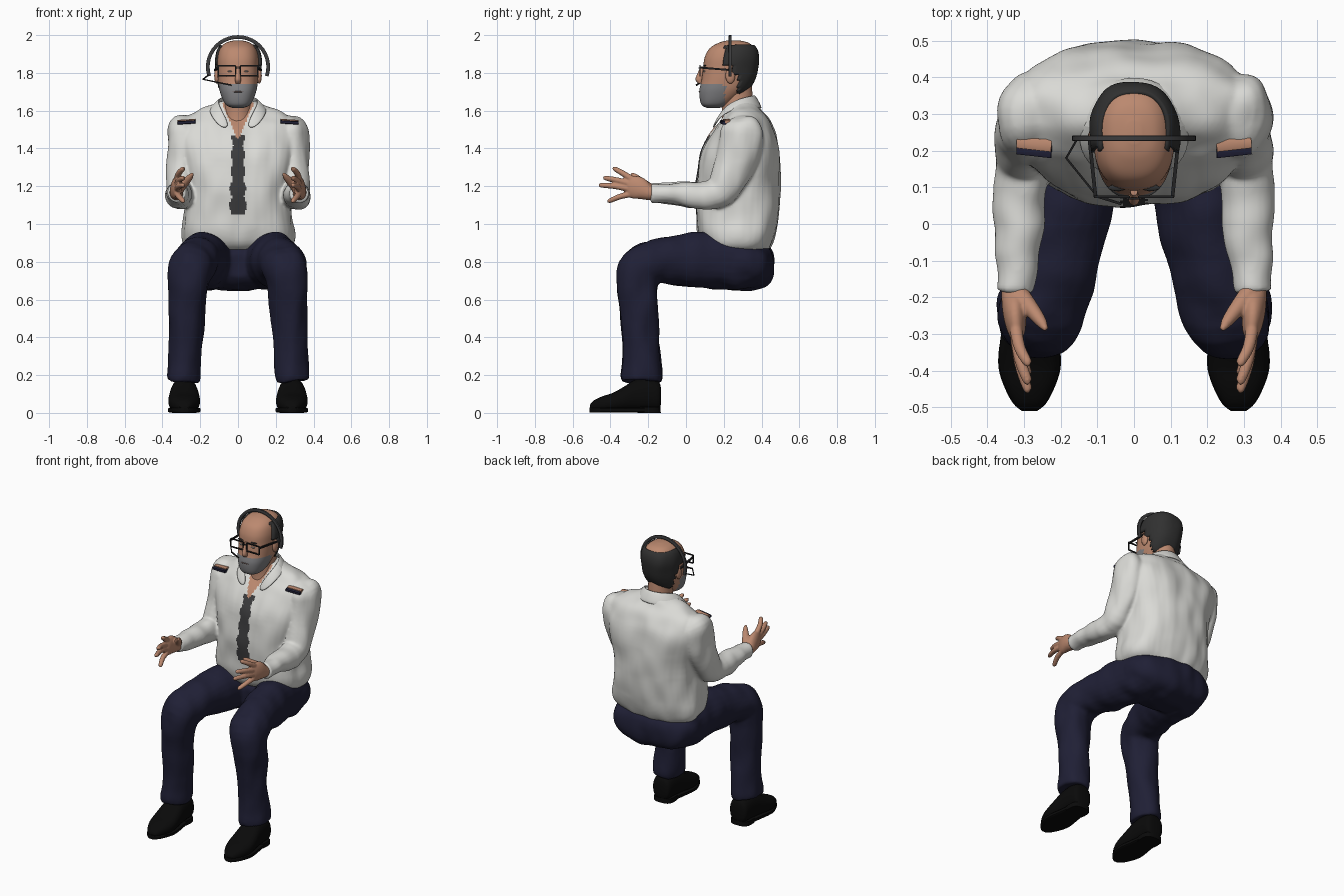
import bpy, bmesh, math
from mathutils import Vector, noise

if "Cube" in bpy.data.objects:
    bpy.data.objects.remove(bpy.data.objects["Cube"])

COLOURS = {
    "white_cotton": (0.70, 0.70, 0.67), "skin": (0.50, 0.25, 0.16), "navy_cloth": (0.014, 0.014, 0.036),
    "black_leather": (0.003, 0.003, 0.003), "dark_hair": (0.03, 0.03, 0.03), "grey_stubble": (0.22, 0.22, 0.23),
    "tie_grey": (0.045, 0.045, 0.047), "black_plastic": (0.015, 0.015, 0.016), "lip": (0.16, 0.11, 0.10),
    "eye_white": (0.35, 0.30, 0.27)}
MATS = {}
for key, rgb in COLOURS.items():
    MATS[key] = bpy.data.materials.new(key)
    MATS[key].diffuse_color = (*rgb, 1)


def loft(bm, sections, ref=(1, 0, 0), axis=None, n=2.0, sides=24, steps=4):
    """Skin superellipse rings (x, y, z, ru, rv) along a smooth path."""
    P = [Vector(s) for s in sections]
    rows = []
    for i in range(len(P) - 1):
        a, b, c, d = P[max(i - 1, 0)], P[i], P[i + 1], P[min(i + 2, len(P) - 1)]
        for k in range(steps):
            t = k / steps
            rows.append(0.5 * (2 * b + (c - a) * t + (2 * a - 5 * b + 4 * c - d) * t * t
                               + (3 * b - a - 3 * c + d) * t ** 3))
    rows.append(P[-1])
    rings = []
    for i, r in enumerate(rows):
        lo, hi = rows[max(i - 1, 0)], rows[min(i + 1, len(rows) - 1)]
        t = Vector(axis) if axis else (Vector(hi[:3]) - Vector(lo[:3])).normalized()
        u = Vector(ref)
        u = (u - u.dot(t) * t).normalized()
        v = t.cross(u)
        ring = []
        for k in range(sides):
            a = 2 * math.pi * (k + 0.5) / sides
            c, s = math.cos(a), math.sin(a)
            ring.append(bm.verts.new(Vector(r[:3])
                        + u * math.copysign(abs(c) ** (2 / n), c) * max(r[3], 0.001)
                        + v * math.copysign(abs(s) ** (2 / n), s) * max(r[4], 0.001)))
        rings.append(ring)
    for a, b in zip(rings, rings[1:]):
        for k in range(sides):
            j = (k + 1) % sides
            bm.faces.new((a[k], a[j], b[j], b[k]))
    bm.faces.new(rings[0][::-1])
    bm.faces.new(rings[-1])


def ball(bm, centre, radii):
    made = bmesh.ops.create_uvsphere(bm, u_segments=16, v_segments=10, radius=1)["verts"]
    for v in made:
        v.co = Vector([c + r * p for c, r, p in zip(centre, radii, v.co)])


def bar(bm, a, b, r=0.004, ref=(0, 0, 1)):
    loft(bm, [(*a, r, r), (*b, r, r)], ref=ref, sides=4, steps=1)


def finish(bm, name, mats, voxel=0, folds=0, rule=None, angle=50):
    """Make the object; optionally fuse its parts, add cloth folds and colour by rule."""
    bmesh.ops.recalc_face_normals(bm, faces=bm.faces[:])
    me = bpy.data.meshes.new(name)
    bm.to_mesh(me)
    bm.free()
    ob = bpy.data.objects.new(name, me)
    bpy.context.collection.objects.link(ob)
    bpy.ops.object.select_all(action="DESELECT")
    bpy.context.view_layer.objects.active = ob
    ob.select_set(True)
    if voxel:
        m = ob.modifiers.new("fuse", "REMESH")
        m.mode, m.voxel_size = "VOXEL", voxel
        s = ob.modifiers.new("soften", "SMOOTH")
        s.factor, s.iterations = 0.5, 5
        bpy.ops.object.modifier_apply(modifier="fuse")
        bpy.ops.object.modifier_apply(modifier="soften")
    me = ob.data
    me.materials.clear()
    for m in mats:
        me.materials.append(MATS[m])
    if folds:
        moves = [v.normal * folds * noise.noise(Vector((v.co.x * 11, v.co.y * 11, v.co.z * 6))) for v in me.vertices]
        for v, d in zip(me.vertices, moves):
            v.co += d
    for p in me.polygons:
        p.material_index = rule(p.center) if rule else 0
    bpy.ops.object.shade_smooth_by_angle(angle=math.radians(angle))
    return ob


# Shirt: torso and bent sleeves fused; tie and open neck coloured on its front
bm = bmesh.new()
torso = [(.84, .20, .42, .20), (.88, .10, .45, .28), (.95, .06, .475, .30), (1.05, .05, .49, .285),
         (1.2, .05, .50, .28), (1.35, .07, .50, .31), (1.45, .115, .485, .335), (1.52, .16, .455, .325),
         (1.565, .20, .43, .285), (1.60, .22, .40, .215), (1.63, .23, .38, .14), (1.65, .23, .36, .09)]
loft(bm, [(0, (f + b) / 2, z, rx, (b - f) / 2) for z, f, b, rx in torso], axis=(0, 0, 1), n=2.5, sides=40)
for s in (-1, 1):
    loft(bm, [(s * .24, .30, 1.55, .04, .05), (s * .28, .30, 1.505, .085, .11), (s * .294, .29, 1.43, .082, .117),
              (s * .30, .25, 1.29, .077, .105), (s * .305, .18, 1.17, .074, .085), (s * .31, .08, 1.15, .073, .075),
              (s * .315, -.04, 1.16, .066, .064), (s * .322, -.14, 1.163, .054, .052),
              (s * .325, -.185, 1.163, .052, .05)])


def shirt_colour(c):
    if c.y < .25 and 1.45 < c.z and abs(c.x) < (c.z - 1.44) * .42:
        return 2
    width = .03 + .012 * (1.46 - c.z) / .4 + .006 * math.sin(c.z * 70)
    return 1 if c.y < .2 and 1.05 < c.z < 1.47 and abs(c.x) < width else 0


finish(bm, "shirt", ["white_cotton", "tie_grey", "skin"], .0085, .012, shirt_colour)

# Collar: folded strip around the neck with two front points
bm = bmesh.new()
upper = [(.035, .15, 1.51), (.085, .185, 1.605), (.11, .26, 1.66), (.075, .34, 1.68), (0, .37, 1.685)]
lower = [(.085, .135, 1.50), (.145, .175, 1.565), (.16, .27, 1.62), (.10, .38, 1.61), (0, .41, 1.61)]
for s in (-1, 1):
    top = [bm.verts.new((s * x, y, z)) for x, y, z in upper]
    low = [bm.verts.new((s * x, y, z)) for x, y, z in lower]
    for i in range(4):
        bm.faces.new((top[i], top[i + 1], low[i + 1], low[i]))
bmesh.ops.remove_doubles(bm, verts=bm.verts[:], dist=.001)
ob = finish(bm, "collar", ["white_cotton"])
m = ob.modifiers.new("thickness", "SOLIDIFY")
m.thickness, m.offset = .014, 0
m = ob.modifiers.new("round", "SUBSURF")
m.levels = m.render_levels = 2

# Epaulette tabs on the shoulders
for mat, y, z in (("navy_cloth", .197, 1.538), ("skin", .214, 1.545)):
    bm = bmesh.new()
    for s in (-1, 1):
        loft(bm, [(s * .225, y, z + .003, .018, .009), (s * .32, y + .007, z - .003, .014, .009)],
             ref=(0, 1, 0), n=6, sides=8, steps=1)
    finish(bm, "epaulette_" + mat, [mat])

# Trousers: seat and bent legs fused
bm = bmesh.new()
loft(bm, [(0, .11, .78, .06, .06), (0, .15, .785, .19, .11), (0, .22, .795, .285, .14), (0, .32, .79, .295, .14),
          (0, .41, .785, .25, .118), (0, .45, .785, .16, .08), (0, .462, .785, .05, .03)],
     axis=(0, 1, 0), n=2.3, sides=36)
for s in (-1, 1):
    loft(bm, [(s * .13, .40, .78, .08, .08), (s * .145, .32, .785, .14, .135), (s * .165, .18, .805, .135, .15),
              (s * .195, 0, .81, .125, .14), (s * .23, -.15, .80, .122, .115), (s * .248, -.235, .765, .12, .12),
              (s * .262, -.258, .68, .108, .11), (s * .27, -.25, .57, .10, .10), (s * .275, -.24, .40, .088, .097),
              (s * .283, -.235, .27, .092, .10), (s * .287, -.235, .20, .092, .108), (s * .29, -.235, .165, .086, .105)])
finish(bm, "trousers", ["navy_cloth"], .0095, .012)

# Shoes: rounded upper on a flat sole with a heel
bm = bmesh.new()
for s in (-1, 1):
    x = s * .285
    loft(bm, [(x, -.132, .09, .035, .04), (x, -.145, .09, .06, .075), (x, -.20, .098, .068, .085),
              (x, -.27, .092, .074, .082), (x, -.33, .073, .082, .065), (x, -.39, .055, .083, .05),
              (x, -.44, .047, .070, .042), (x, -.485, .038, .046, .030), (x, -.508, .03, .025, .014)],
         axis=(0, -1, 0), n=2.4)
    rim = [(-.18, .060), (-.28, .074), (-.35, .085), (-.40, .084), (-.45, .067), (-.49, .045), (-.511, .02)]
    loft(bm, [(x, y, .015, r, .014) for y, r in rim], axis=(0, -1, 0), n=6, sides=16)
    loft(bm, [(x, -.195, 0, .066, .062), (x, -.195, .03, .066, .06)], axis=(0, 0, 1), n=3, steps=1)
finish(bm, "shoes", ["black_leather"], angle=40)

# Hands: palm, four spread fingers and thumb
bm = bmesh.new()
for s in (-1, 1):
    loft(bm, [(s * .325, -.16, 1.163, .035, .036), (s * .326, -.20, 1.168, .036, .042), (s * .325, -.25, 1.19, .032, .060),
              (s * .320, -.295, 1.197, .024, .057), (s * .317, -.312, 1.197, .014, .045)])
    for root, tip in (((-.29, 1.240), (-.385, 1.292)), ((-.30, 1.214), (-.434, 1.243)),
                      ((-.30, 1.187), (-.456, 1.205)), ((-.285, 1.160), (-.412, 1.123))):
        my, mz = (root[0] + tip[0]) / 2, (root[1] + tip[1]) / 2
        loft(bm, [(s * .322, *root, .018, .018), (s * .312, my, mz + .004, .0165, .0155),
                  (s * .291, tip[0] + .008, tip[1], .0135, .013), (s * .285, *tip, .006, .006)], sides=10)
    loft(bm, [(s * .315, -.19, 1.185, .028, .03), (s * .278, -.235, 1.222, .022, .022),
              (s * .253, -.268, 1.25, .016, .016), (s * .240, -.289, 1.268, .007, .007)], sides=12)
finish(bm, "hands", ["skin"], .005)

# Head: skin with stubble on the jaw, plus neck, ears and nose
HEAD = [(1.615, .11, .18, .03), (1.635, .08, .23, .068), (1.70, .070, .31, .096), (1.76, .082, .35, .106),
        (1.82, .09, .37, .109), (1.88, .098, .378, .109), (1.93, .125, .365, .095), (1.96, .175, .33, .064),
        (1.972, .22, .28, .02)]


def head_loft(bm, grow=0):
    loft(bm, [(0, (f + b) / 2, z, rx + grow, (b - f) / 2 + grow) for z, f, b, rx in HEAD],
         axis=(0, 0, 1), n=2.4, sides=48, steps=6)


bm = bmesh.new()
head_loft(bm)
finish(bm, "head", ["skin", "grey_stubble"], rule=lambda c: 1 if c.z < 1.742 and c.y < .205 else 0, angle=80)
bm = bmesh.new()
loft(bm, [(0, .27, 1.48, .09, .09), (0, .275, 1.58, .08, .085), (0, .27, 1.66, .073, .085), (0, .26, 1.76, .072, .085)])
finish(bm, "neck", ["skin"])
bm = bmesh.new()
loft(bm, [(0, .088, 1.835, .010, .010), (0, .078, 1.80, .012, .016), (0, .070, 1.765, .016, .020),
          (0, .076, 1.745, .013, .012)], axis=(0, 0, 1), sides=14)
for s in (-1, 1):
    ball(bm, (s * .112, .235, 1.785), (.014, .026, .042))
finish(bm, "nose_and_ears", ["skin"])

# Hair: shell round the sides and back, leaving the crown bald
bm = bmesh.new()
head_loft(bm, .011)


def is_hair(c):
    return c.z < 1.945 and ((c.y > .28 and c.z > 1.685) or (c.y > .25 and c.z > 1.79) or (c.y > .205 and c.z > 1.845))


bmesh.ops.delete(bm, geom=[f for f in bm.faces if not is_hair(f.calc_center_median())], context="FACES")
ob = finish(bm, "hair", ["dark_hair"], folds=.008, angle=60)
m = ob.modifiers.new("thickness", "SOLIDIFY")
m.thickness, m.offset = .018, -1

# Eyes, brows and mouth
for name, mat, parts in (
        ("eyes", "eye_white", [((s * .042, .099, 1.808), (.013, .010, .005)) for s in (-1, 1)]),
        ("brows", "dark_hair", [((s * .045, .099, 1.838), (.026, .009, .004)) for s in (-1, 1)]),
        ("mouth", "lip", [((0, .074, 1.700), (.030, .007, .004))])):
    bm = bmesh.new()
    for c, r in parts:
        ball(bm, c, r)
    finish(bm, name, [mat])

# Glasses: two square rims, bridge and temples
bm = bmesh.new()
for s in (-1, 1):
    y, lo, hi, a, b = .074, 1.785, 1.838, s * .014, s * .105
    for p, q in (((a, y, lo), (b, y, lo)), ((a, y, hi), (b, y, hi))):
        bar(bm, p, q, r=.005)
    bar(bm, (a, y, lo), (a, y, hi), ref=(1, 0, 0))
    bar(bm, (b, y, lo), (b, y, hi), r=.005, ref=(1, 0, 0))
    bar(bm, (b, y, 1.828), (s * .122, .235, 1.815), r=.007)
bar(bm, (-.016, .07, 1.826), (.016, .07, 1.826))
finish(bm, "glasses", ["black_plastic"], angle=30)

# Headset: arched band and microphone boom
bm = bmesh.new()
arc = [(.16 * math.cos(t), .234, 1.832 + .158 * math.sin(t), .008, .010)
       for t in (math.radians(-18 + 216 * i / 24) for i in range(25))]
loft(bm, arc, ref=(0, 1, 0), n=6, sides=8, steps=1)
finish(bm, "headset_band", ["tie_grey"], angle=40)
bm = bmesh.new()
bar(bm, (-.155, .232, 1.79), (-.185, .18, 1.766))
bar(bm, (-.185, .18, 1.766), (-.10, .075, 1.748))
bar(bm, (-.10, .075, 1.748), (-.035, .055, 1.735), r=.005)
finish(bm, "microphone_boom", ["black_plastic"], angle=40)

for m in bpy.data.materials:
    if m.users and not m.is_grease_pencil:
        m.use_nodes = True
        m.node_tree.nodes["Principled BSDF"].inputs["Base Color"].default_value = m.diffuse_color
